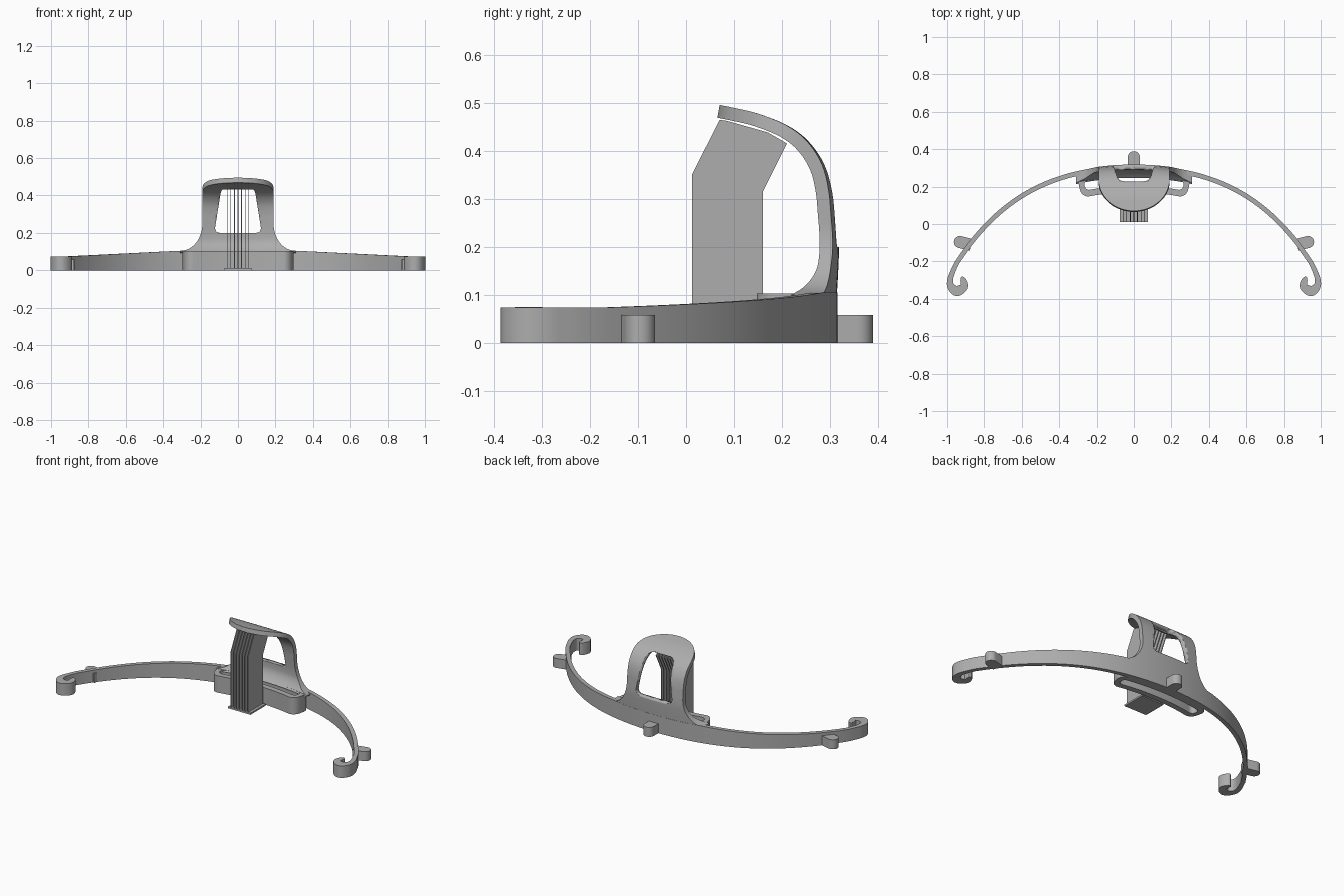
import bpy, bmesh, math
from mathutils import Vector

if "Cube" in bpy.data.objects:
    bpy.data.objects.remove(bpy.data.objects["Cube"])

grey = bpy.data.materials.new("plain grey")
grey.diffuse_color = (0.42, 0.42, 0.42, 1)
grey.use_nodes = True
grey.node_tree.nodes["Principled BSDF"].inputs["Base Color"].default_value = grey.diffuse_color


def skin(name, stations, closed=False, angle=35):
    """Loft a row of equal-sized cross-section loops into one solid."""
    bm = bmesh.new()
    rows = [[bm.verts.new(p) for p in s] for s in stations]
    n = len(rows[0])
    for i in range(len(rows) if closed else len(rows) - 1):
        a, b = rows[i], rows[(i + 1) % len(rows)]
        for j in range(n):
            k = (j + 1) % n
            bm.faces.new((a[j], a[k], b[k], b[j]))
    if not closed:
        bm.faces.new(rows[0])
        bm.faces.new(rows[-1])
    bmesh.ops.recalc_face_normals(bm, faces=bm.faces)
    mesh = bpy.data.meshes.new(name)
    bm.to_mesh(mesh)
    bm.free()
    mesh.materials.append(grey)
    ob = bpy.data.objects.new(name, mesh)
    bpy.context.collection.objects.link(ob)
    bpy.ops.object.select_all(action='DESELECT')
    ob.select_set(True)
    bpy.context.view_layer.objects.active = ob
    bpy.ops.object.shade_smooth_by_angle(angle=math.radians(angle))
    return ob


def spline(pts, steps):
    """Catmull-Rom through points of any dimension."""
    p = [Vector(q) for q in pts]
    p = [2 * p[0] - p[1]] + p + [2 * p[-1] - p[-2]]
    out = []
    for i in range(1, len(p) - 2):
        a, b, c, d = p[i - 1:i + 3]
        for k in range(steps):
            t = k / steps
            out.append(0.5 * (2 * b + (c - a) * t + (2 * a - 5 * b + 4 * c - d) * t * t
                              + (3 * b - a - 3 * c + d) * t ** 3))
    return out + [p[-2]]


def arc(x):
    """Outer edge of the bow, seen from above."""
    return 0.315 - 0.327 * x * x - 0.255 * x ** 4


def arc_point(x, d):
    """Point at distance d outward from the bow's outer edge."""
    n = Vector((0.654 * x + 1.02 * x ** 3, 1)).normalized()
    return Vector((x, arc(x))) + n * d


# Bow with a curled hook at each end
path = [(*arc_point(0.96 * i / 30, -0.0125), 0.025) for i in range(31)]
path += [tuple(v) for v in spline([
    (0.968, -0.25, 0.026), (0.982, -0.29, 0.03), (0.981, -0.33, 0.038),
    (0.948, -0.358, 0.055), (0.909, -0.335, 0.042), (0.915, -0.298, 0.03),
    (0.924, -0.284, 0.012)], 6)]
path = [(-x, y, w) for x, y, w in reversed(path[1:])] + path
stations = []
for i, (x, y, w) in enumerate(path):
    a, b = path[max(i - 1, 0)], path[min(i + 1, len(path) - 1)]
    t = Vector((b[0] - a[0], b[1] - a[1])).normalized()
    nx, ny = -t.y * w / 2, t.x * w / 2
    top = 0.105 - 0.05 * min(max(abs(x) - 0.3, 0), 0.63)
    stations.append([(x + nx, y + ny, 0), (x + nx, y + ny, top),
                     (x - nx, y - ny, top), (x - nx, y - ny, 0)])
skin("bow", stations)


# Slotted holder following the bow
def rounded_slot(a, b, r):
    pts = []
    for cx, cy, start in ((1, 1, 0), (-1, 1, 90), (-1, -1, 180), (1, -1, 270)):
        for k in range(9):
            t = math.radians(start + k * 11.25)
            pts.append((cx * (a - r) + r * math.cos(t), cy * (b - r) + r * math.sin(t)))
        if start in (0, 180):
            pts += [(cx * (a - r) * (1 - k / 10), cy * b) for k in range(1, 20)]
    return [arc_point(s, d - 0.085) for s, d in pts]


outer, inner = rounded_slot(0.312, 0.06, 0.045), rounded_slot(0.282, 0.026, 0.025)
skin("slot_holder", [[(*o, 0), (*o, 0.103), (*i, 0.103), (*i, 0)]
                     for o, i in zip(outer, inner)], closed=True)

# Hood: curved shell rising from the bow and folding forward
profile = spline([(0.313, 0.09), (0.315, 0.12), (0.317, 0.16), (0.318, 0.2), (0.315, 0.25),
                  (0.308, 0.31), (0.29, 0.37), (0.255, 0.42), (0.21, 0.453),
                  (0.15, 0.477), (0.1, 0.489), (0.078, 0.4935), (0.07, 0.495)], 5)
stations = []
for i, p in enumerate(profile):
    y, z = p
    t = (profile[min(i + 1, len(profile) - 1)] - profile[max(i - 1, 0)]).normalized()
    half = 0.19
    if z < 0.25:      # flared foot
        half += 0.12 * (1 - math.sqrt(max(0, 1 - ((0.25 - z) / 0.15) ** 2)))
    elif y < 0.24:    # rounded brim
        half = max(0.015, 0.19 * math.sqrt(max(0, 1 - ((0.24 - y) / 0.17) ** 2)))
    thick = 0.027 + 0.03 * max(0, (0.17 - z) / 0.07) ** 2
    fade = min(1, max(0, (0.48 - z) / 0.2))
    front, back = [], []
    for k in range(25):
        x = half * (k / 12 - 1)
        drop = (0.315 - arc(x)) * fade
        back.append((x, y - drop, z))
        front.append((x, y - drop - t.y * thick, z + t.x * thick))
    stations.append(back + front[::-1])
hood = skin("hood", stations)

# Window through the hood
corners = [(0.127, 0.2), (0.088, 0.442), (-0.088, 0.442), (-0.127, 0.2)]
outline = []
for i, c in enumerate(corners):
    c = Vector(c)
    a = c + (Vector(corners[i - 1]) - c).normalized() * 0.035
    b = c + (Vector(corners[(i + 1) % 4]) - c).normalized() * 0.035
    outline += [a * (1 - t) ** 2 + c * 2 * t * (1 - t) + b * t * t
                for t in (k / 6 for k in range(7))]
cutter = skin("window_cutter", [[(x, y, z) for x, z in outline] for y in (0.19, 0.5)])
cutter.hide_render = True
cutter.hide_set(True)
cut = hood.modifiers.new("window", 'BOOLEAN')
cut.operation, cut.object, cut.solver = 'DIFFERENCE', cutter, 'EXACT'


# Round-ended pegs on the outside of the bow
def peg(name, root, tip, r):
    root, tip = Vector(root), Vector(tip)
    a0 = math.atan2(tip.y - root.y, tip.x - root.x)
    pts = [tip + r * Vector((math.cos(a0 + t), math.sin(a0 + t)))
           for t in (math.pi * (k / 12 - 0.5) for k in range(13))]
    pts += [pts[-1] + root - tip, pts[0] + root - tip]
    skin(name, [[(*p, z) for p in pts] for z in (0, 0.058)])


peg("back_peg", (0, 0.3), (0, 0.357), 0.032)
for s, side in ((-1, "left"), (1, "right")):
    peg(side + "_peg", (s * 0.87, -0.112), (s * 0.932, -0.096), 0.032)

# Stack of thin upright fins on a base plate
fin = [(0.012, 0.0), (0.012, 0.35), (0.07, 0.464), (0.085, 0.462),
       (0.17, 0.438), (0.21, 0.415), (0.16, 0.315), (0.16, 0.0)]
for i in range(7):
    x = (i - 3) * 0.0192
    skin("fin_%d" % (i + 1), [[(x + d, y, z) for y, z in fin] for d in (-0.002, 0.002)], angle=10)
base = [(-0.076, 0.012), (0.076, 0.012), (0.076, 0.16), (-0.076, 0.16)]
skin("fin_base", [[(*p, z) for p in base] for z in (0, 0.01)])
